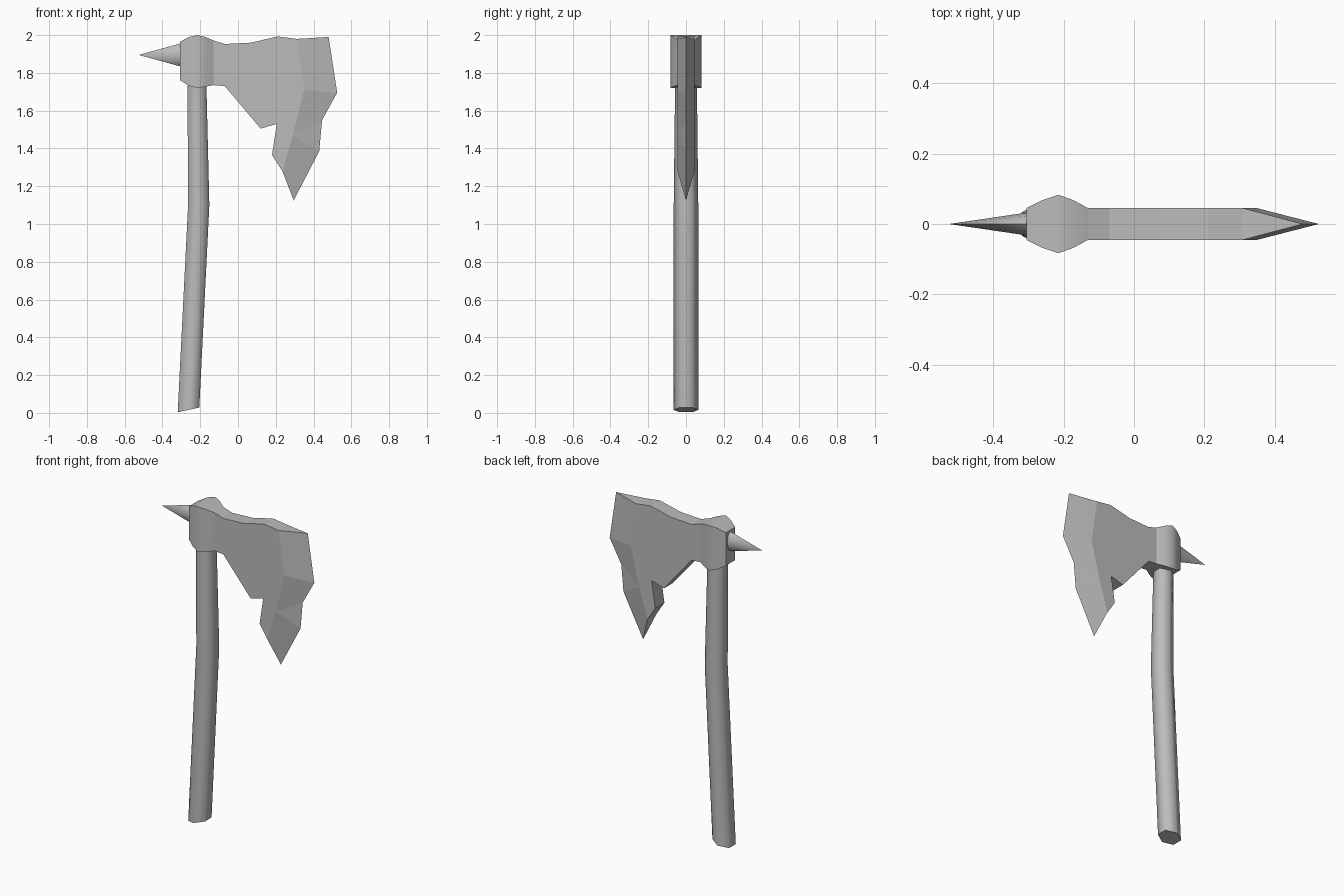
import bpy, bmesh, math
from mathutils import Matrix, Vector

cube = bpy.data.objects.get("Cube")
if cube:
    bpy.data.objects.remove(cube, do_unlink=True)

grey = bpy.data.materials.new("plain grey")
grey.use_nodes = True
GREY = (0.5, 0.5, 0.5, 1)
grey.diffuse_color = GREY
grey.node_tree.nodes["Principled BSDF"].inputs["Base Color"].default_value = GREY


def finish(bm, name, smooth_angle=None):
    bmesh.ops.recalc_face_normals(bm, faces=bm.faces)
    mesh = bpy.data.meshes.new(name)
    bm.to_mesh(mesh)
    bm.free()
    mesh.materials.append(grey)
    obj = bpy.data.objects.new(name, mesh)
    bpy.context.collection.objects.link(obj)
    if smooth_angle:
        bpy.ops.object.select_all(action='DESELECT')
        obj.select_set(True)
        bpy.context.view_layer.objects.active = obj
        bpy.ops.object.shade_smooth_by_angle(angle=math.radians(smooth_angle))
    return obj


def mirrored_shell(name, points, faces, smooth_angle=None):
    """Front faces from (x, z, half thickness), mirrored in y and closed round the rim."""
    bm = bmesh.new()
    front = [bm.verts.new((x, -h, z)) for x, z, h in points]
    back = [bm.verts.new((x, h, z)) for x, z, h in points]
    for f in faces:
        bm.faces.new([front[i] for i in f])
    rim = [e for e in bm.edges if e.is_boundary]
    twin = dict(zip(front, back))
    pairs = [tuple(e.verts) for e in rim]
    for f in faces:
        bm.faces.new([back[i] for i in reversed(f)])
    for a, b in pairs:
        if abs(a.co.y) + abs(b.co.y) > 0.001:
            bm.faces.new((a, b, twin[b], twin[a]))
    bmesh.ops.remove_doubles(bm, verts=bm.verts, dist=0.0005)
    return finish(bm, name, smooth_angle)


# Collar: columns of (x, half thickness, top, bottom)
columns = [(-0.306, 0.045, 1.965, 1.76), (-0.26, 0.068, 1.99, 1.732),
           (-0.215, 0.083, 2.0, 1.72), (-0.173, 0.068, 1.99, 1.727),
           (-0.13, 0.045, 1.972, 1.735)]
points = []
for x, h, top, bottom in columns:
    points += [(x, top, h), (x, bottom, h)]
strips = [(i, i + 1, i + 3, i + 2) for i in range(0, 2 * len(columns) - 2, 2)]
mirrored_shell("collar", points, strips, 42)

# Blade: flat plate outline, its last four points forming the ridge
T = 0.045
plate = [(0.21, 1.993), (0.07, 1.96), (-0.07, 1.953), (-0.13, 1.972),
         (-0.13, 1.735), (-0.07, 1.73), (0.12, 1.505), (0.205, 1.53),
         (0.18, 1.365), (0.235, 1.28), (0.29, 1.47), (0.35, 1.71), (0.31, 1.98)]
edge = [(0.295, 1.125), (0.43, 1.385), (0.445, 1.55), (0.525, 1.695), (0.48, 1.99)]
points = [(x, z, T) for x, z in plate] + [(x, z, 0) for x, z in edge]
n = len(plate)
bevels = [(9, n, n + 1, 10), (10, n + 1, n + 2), (10, n + 2, n + 3, 11),
          (11, n + 3, n + 4, 12)]
mirrored_shell("blade", points, [tuple(range(n))] + bevels)

# Handle: bent six-sided shaft with a slanted foot
bm = bmesh.new()
rings = []
for x, z, r, slant in [(-0.262, 0.016, 0.066, 0.22), (-0.208, 1.1, 0.065, 0),
                       (-0.217, 1.72, 0.058, 0), (-0.217, 1.9, 0.056, 0)]:
    ring = []
    for i in range(6):
        a = math.radians(30 + 60 * i)
        dx = r * math.cos(a)
        ring.append(bm.verts.new((x + dx, r * math.sin(a), z + slant * dx)))
    rings.append(ring)
for low, high in zip(rings, rings[1:]):
    for i in range(6):
        j = (i + 1) % 6
        bm.faces.new((low[i], low[j], high[j], high[i]))
bm.faces.new(rings[0])
bm.faces.new(rings[-1])
finish(bm, "handle", 62)

# Spike: flattened cone pointing away from the blade
bm = bmesh.new()
bmesh.ops.create_cone(bm, cap_ends=True, segments=8, radius1=1, radius2=0, depth=1)
bmesh.ops.transform(bm, verts=bm.verts, matrix=(
    Matrix.Translation(Vector((-0.413, 0, 1.895)))
    @ Matrix.Diagonal((0.226, 0.033, 0.062, 1))
    @ Matrix.Rotation(-math.pi / 2, 4, 'Y')))
finish(bm, "spike", 62)
